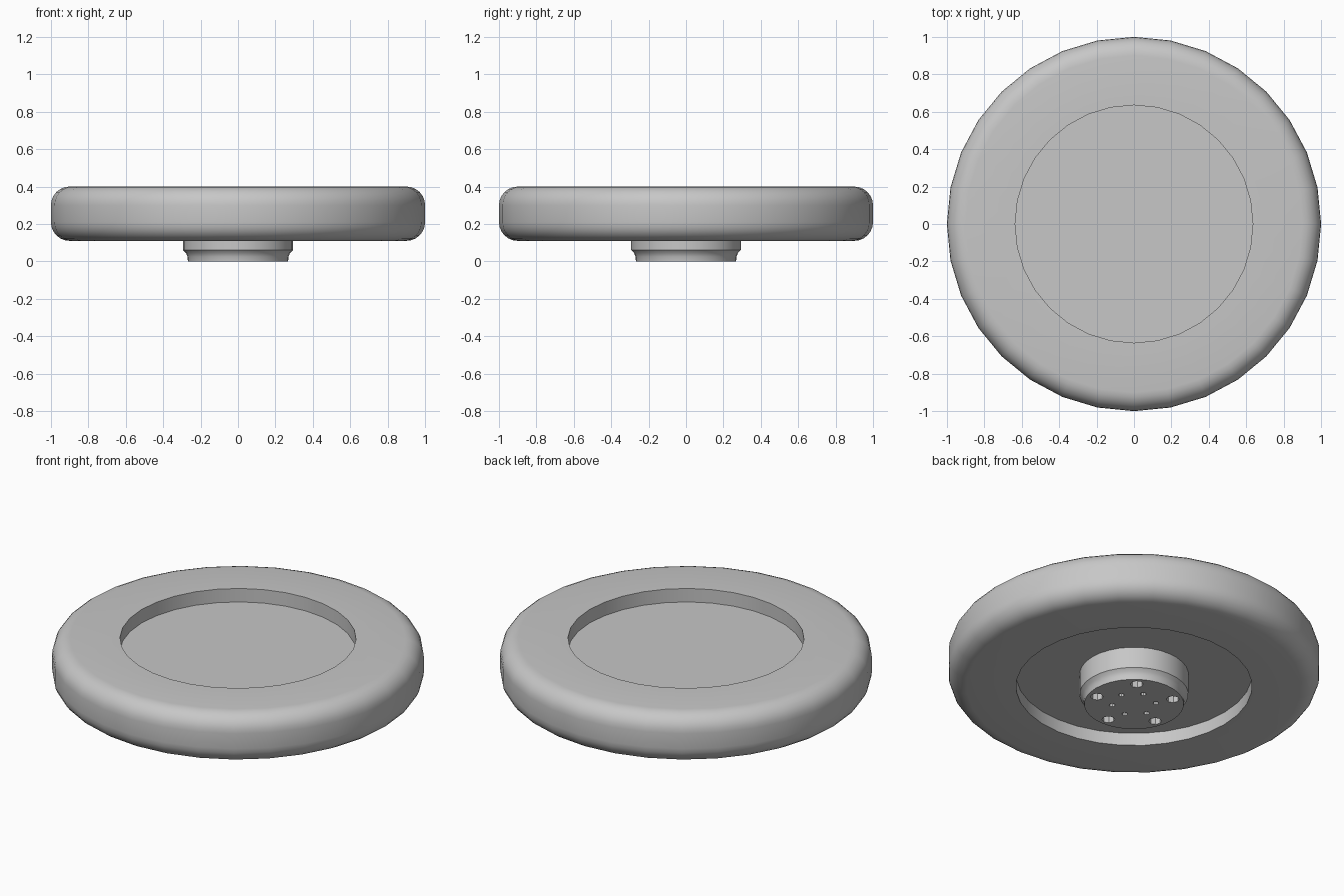
import bpy
import bmesh
from math import sin, cos, pi, radians

if "Cube" in bpy.data.objects:
    bpy.data.objects.remove(bpy.data.objects["Cube"])

SIDES = 32
TIRE_R, BORE_R = 1.0, 0.635
TIRE_BOTTOM, TIRE_TOP = 0.11, 0.40
CORNER = 0.1

grey = bpy.data.materials.new("plain_grey")
grey.use_nodes = True
grey.diffuse_color = (0.57, 0.57, 0.57, 1)
grey.node_tree.nodes["Principled BSDF"].inputs["Base Color"].default_value = grey.diffuse_color


def add_object(name, bm):
    bmesh.ops.recalc_face_normals(bm, faces=bm.faces)
    mesh = bpy.data.meshes.new(name)
    bm.to_mesh(mesh)
    bm.free()
    mesh.materials.append(grey)
    obj = bpy.data.objects.new(name, mesh)
    bpy.context.collection.objects.link(obj)
    return obj


def lathe(name, profile, closed=False):
    """Turn (radius, height) points around z; open profiles get end caps."""
    bm = bmesh.new()
    angles = [2 * pi * i / SIDES for i in range(SIDES)]
    rings = [[bm.verts.new((r * cos(a), r * sin(a), z)) for a in angles] for r, z in profile]
    pairs = list(zip(rings, rings[1:]))
    if closed:
        pairs.append((rings[-1], rings[0]))
    for low, high in pairs:
        for i in range(SIDES):
            j = (i + 1) % SIDES
            bm.faces.new((low[i], low[j], high[j], high[i]))
    if not closed:
        bm.faces.new(rings[0])
        bm.faces.new(rings[-1])
    return add_object(name, bm)


def corner(z, start, steps=6):
    """Quarter-round outer edge of the tire."""
    angles = [radians(start + 90 * i / steps) for i in range(steps + 1)]
    return [(TIRE_R - CORNER + CORNER * cos(a), z + CORNER * sin(a)) for a in angles]


# Tire: rounded ring with a straight bore
tire_profile = [(BORE_R, TIRE_BOTTOM)]
tire_profile += corner(TIRE_BOTTOM + CORNER, -90)
tire_profile += corner(TIRE_TOP - CORNER, 0)
tire_profile += [(BORE_R, TIRE_TOP)]
tire = lathe("tire", tire_profile, closed=True)

# Disc: recessed web filling the bore
disc = lathe("wheel_disc", [(BORE_R, 0.185), (BORE_R, 0.32)])

# Hub: stepped boss under the disc
hub = lathe("hub", [(0.268, 0), (0.27, 0.025), (0.278, 0.045), (0.293, 0.06), (0.293, 0.25)])

# Hole cutter: five bolt holes and an inner ring of six small holes
bm = bmesh.new()
for count, ring_r, hole_r, offset in ((5, 0.215, 0.035, 54), (6, 0.118, 0.016, 15)):
    for i in range(count):
        a = radians(offset) + 2 * pi * i / count
        made = bmesh.ops.create_cone(bm, cap_ends=True, segments=8, radius1=hole_r,
                                     radius2=hole_r, depth=0.2)
        bmesh.ops.translate(bm, verts=made["verts"],
                            vec=(ring_r * cos(a), ring_r * sin(a), 0))
cutter = add_object("hole_cutter", bm)
cutter.hide_render = True

# Cut the holes and drop the cutter
cut = hub.modifiers.new("holes", "BOOLEAN")
cut.operation = "DIFFERENCE"
cut.solver = "EXACT"
cut.object = cutter
bpy.context.view_layer.objects.active = hub
bpy.ops.object.modifier_apply(modifier=cut.name)
bpy.data.objects.remove(cutter)

# Smooth the round surfaces, keep the edges sharp
bpy.ops.object.select_all(action="DESELECT")
for obj in (tire, disc, hub):
    obj.select_set(True)
bpy.context.view_layer.objects.active = tire
bpy.ops.object.shade_smooth_by_angle(angle=radians(30))
